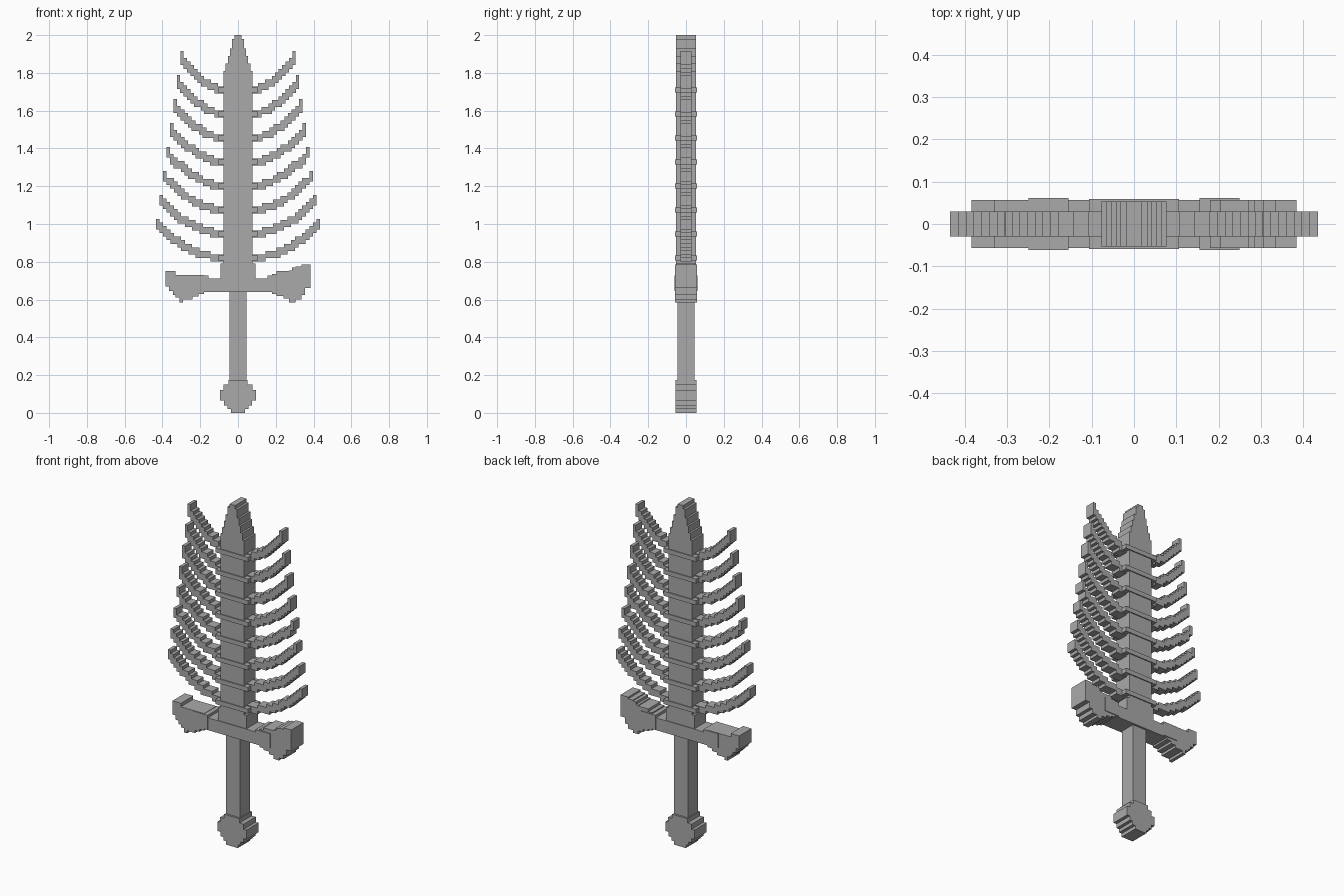
import bpy
import bmesh

cube = bpy.data.objects.get("Cube")
if cube:
    bpy.data.objects.remove(cube, do_unlink=True)

UNIT = 0.0188  # block size

grey = bpy.data.materials.new("stone_grey")
grey.use_nodes = True
grey.diffuse_color = (0.4, 0.4, 0.4, 1)
grey.node_tree.nodes["Principled BSDF"].inputs["Base Color"].default_value = (0.4, 0.4, 0.4, 1)


def stepped(name, edges, spans, depth, upright=False, mirror=False):
    """Extrude a staircase outline: one (low, high) span between each pair of edges."""
    low, high = [], []
    for a, b, (lo, hi) in zip(edges, edges[1:], spans):
        low += [(a, lo), (b, lo)]
        high += [(a, hi), (b, hi)]
    outline = []
    for p in low + high[::-1]:
        if not outline or p != outline[-1]:
            outline.append(p)
    bm = bmesh.new()
    verts = [bm.verts.new((q, -depth, p) if upright else (p, -depth, q)) for p, q in outline]
    face = bm.faces.new(verts)
    grown = bmesh.ops.extrude_face_region(bm, geom=[face])["geom"]
    moved = [g for g in grown if isinstance(g, bmesh.types.BMVert)]
    bmesh.ops.translate(bm, verts=moved, vec=(0, 2 * depth, 0))
    bmesh.ops.recalc_face_normals(bm, faces=bm.faces[:])
    mesh = bpy.data.meshes.new(name)
    bm.to_mesh(mesh)
    bm.free()
    mesh.materials.append(grey)
    obj = bpy.data.objects.new(name, mesh)
    bpy.context.collection.objects.link(obj)
    if mirror:
        obj.modifiers.new("Mirror", "MIRROR")
    return obj


def symmetric(name, edges, halves, depth):
    return stepped(name, edges, [(-h, h) for h in halves], depth, upright=True)


# Blade with stepped point, grip and round pommel
symmetric("blade", [0.65, 0.79, 1.81, 1.85, 1.89, 1.93, 1.98, 2.0],
          [0.092, 0.077, 0.065, 0.054, 0.043, 0.032, 0.018], 0.053)
symmetric("grip", [0.16, 0.65], [0.045], 0.045)
symmetric("pommel", [0, 0.02, 0.04, 0.065, 0.12, 0.15, 0.175],
          [0.038, 0.056, 0.075, 0.094, 0.076, 0.05], 0.056)

# Crossguard with uneven flared ends
stepped("crossguard",
        [-0.385, -0.365, -0.345, -0.33, -0.31, -0.29, -0.24, -0.21, -0.18,
         0.18, 0.205, 0.24, 0.27, 0.285, 0.305, 0.335, 0.355, 0.385],
        [(0.67, 0.75), (0.645, 0.75), (0.625, 0.75), (0.61, 0.73), (0.585, 0.73),
         (0.6, 0.73), (0.615, 0.73), (0.63, 0.73), (0.64, 0.712), (0.63, 0.735),
         (0.62, 0.75), (0.605, 0.75), (0.585, 0.755), (0.585, 0.77), (0.6, 0.775),
         (0.625, 0.785), (0.66, 0.785)], 0.057)
stepped("guard_collar", [0.155, 0.25], [(0.645, 0.728)], 0.061, mirror=True)

# Eight bands round the blade, each with a pair of upswept ribs
for i in range(8):
    base = 0.82 + 0.127 * i
    reach = 0.435 - 0.0185 * i
    symmetric(f"blade_band_{i + 1}", [base - 0.013, base + 0.013], [0.106], 0.059)
    count = round((reach - 0.07) / UNIT)
    edges = [0.07 + (reach - 0.07) * k / count for k in range(count + 1)]
    spans = []
    for k in range(count):
        rise = [0.18 * (j / count) ** 1.9 for j in (k, k + 1)]
        lo = round((rise[0] - 0.018) / UNIT) * UNIT
        hi = max(round((rise[1] + 0.018) / UNIT) * UNIT, lo + 2 * UNIT)
        spans.append((base + lo, base + hi))
    stepped(f"rib_pair_{i + 1}", edges, spans, 0.029, mirror=True)
